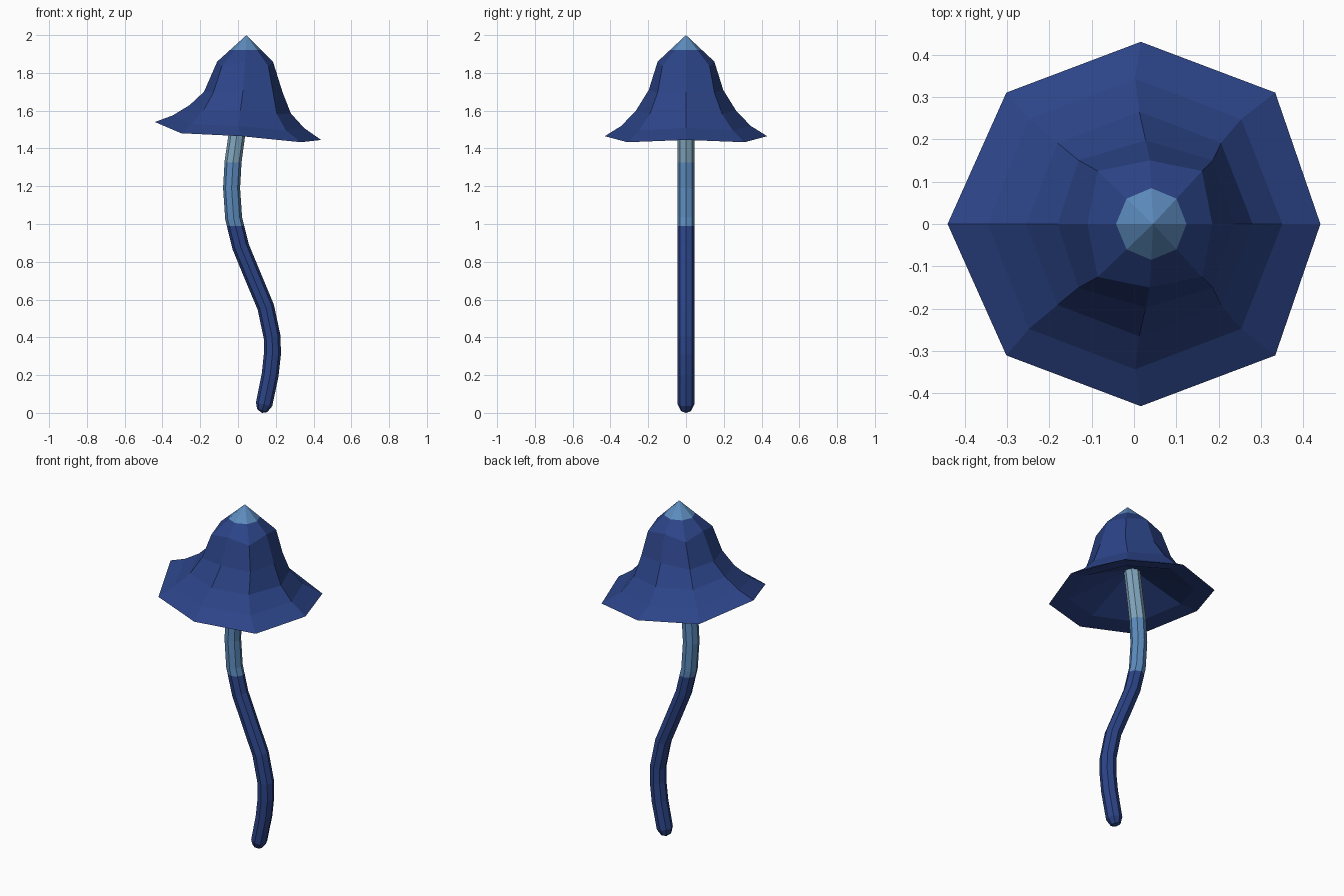
import bpy, bmesh, math
from mathutils import Vector

if "Cube" in bpy.data.objects:
    bpy.data.objects.remove(bpy.data.objects["Cube"])

SIDES = 8


def material(name, rgb):
    m = bpy.data.materials.new(name)
    m.diffuse_color = (*rgb, 1)
    m.use_nodes = True
    m.node_tree.nodes["Principled BSDF"].inputs["Base Color"].default_value = m.diffuse_color
    return m


deep = material("deep_blue", (0.025, 0.058, 0.245))
light = material("light_blue", (0.108, 0.26, 0.51))
pale = material("pale_blue_grey", (0.22, 0.38, 0.51))


def loft(name, rings, start, end, mats, cuts):
    """Skin a list of rings, close both ends to a point, colour by height cuts."""
    bm = bmesh.new()
    loops = [[bm.verts.new(p) for p in ring] for ring in rings]
    for a, b in zip(loops, loops[1:]):
        for i in range(SIDES):
            j = (i + 1) % SIDES
            bm.faces.new((a[i], a[j], b[j], b[i]))
    for loop, tip in ((loops[0], start), (loops[-1], end)):
        v = bm.verts.new(tip)
        for i in range(SIDES):
            bm.faces.new((loop[i], loop[(i + 1) % SIDES], v))
    for z in cuts:
        bmesh.ops.bisect_plane(bm, geom=bm.verts[:] + bm.edges[:] + bm.faces[:],
                               plane_co=(0, 0, z), plane_no=(0, 0, 1))
    bmesh.ops.recalc_face_normals(bm, faces=bm.faces[:])
    for f in bm.faces:
        z = f.calc_center_median().z
        f.material_index = sum(z > c for c in cuts)
    mesh = bpy.data.meshes.new(name)
    bm.to_mesh(mesh)
    bm.free()
    for m in mats:
        mesh.materials.append(m)
    ob = bpy.data.objects.new(name, mesh)
    bpy.context.collection.objects.link(ob)
    return ob


def cap_ring(xl, xr, ry, diag, zl, zm, zr, dip, shift=0):
    """Octagon with its own left, middle and right heights; diagonals dip."""
    cx, rx = (xl + xr) / 2, (xr - xl) / 2
    pts = []
    for i in range(SIDES):
        c, s = math.cos(i * math.pi / 4), math.sin(i * math.pi / 4)
        k = diag if i % 2 else 1
        side = zr if c > 0 else zl
        w = abs(c) if i % 2 == 0 else 0.5
        z = zm + (side - zm) * w - (dip if i % 2 else 0)
        dx = 0 if i % 4 == 0 else shift
        pts.append((cx + rx * c * k + dx, ry * s * k, z))
    return pts


# Bell cap: outside from tip to flared rim, then flat lip and shallow underside
outside = [
    (-0.11, 0.185, 0.15, 1.18, 1.86, 1.86, 1.86, 0.025),
    (-0.18, 0.235, 0.197, 1.08, 1.70, 1.71, 1.70, 0.01),
    (-0.255, 0.28, 0.265, 1.02, 1.63, 1.60, 1.585, 0.01),
    (-0.345, 0.35, 0.343, 1.02, 1.575, 1.519, 1.508, 0.018),
    (-0.44, 0.44, 0.43, 1.02, 1.54, 1.465, 1.445, 0.022, 0.016),
]
underside = [
    (-0.325, 0.335, 0.325, 1.02, 1.54, 1.485, 1.47, 0.02, 0.012),
]
loft("cap", [cap_ring(*r) for r in outside + underside],
     (0.045, 0, 2.0), (0.015, 0, 1.63), [deep, light], [1.921])

# Curved stem: path of (x, z, radius), rings square to the path
path = [(0.128, 0.012, 0.028), (0.138, 0.045, 0.044), (0.17, 0.20, 0.045),
        (0.182, 0.31, 0.045), (0.181, 0.40, 0.045), (0.147, 0.56, 0.045),
        (0.08, 0.72, 0.045), (0.014, 0.88, 0.045), (-0.023, 1.03, 0.045),
        (-0.034, 1.19, 0.045), (-0.026, 1.33, 0.045), (-0.005, 1.48, 0.044),
        (0.015, 1.63, 0.044)]
rings = []
for n, (x, z, r) in enumerate(path):
    a, b = path[max(n - 1, 0)], path[min(n + 1, len(path) - 1)]
    t = Vector((b[0] - a[0], 0, b[1] - a[1])).normalized()
    across = Vector((t.z, 0, -t.x))
    centre = Vector((x, 0, z))
    rings.append([centre + across * r * math.cos(i * math.pi / 4)
                  + Vector((0, r * math.sin(i * math.pi / 4), 0)) for i in range(SIDES)])
loft("stem", rings, (0.127, 0, 0.0), (0.016, 0, 1.635),
     [deep, light, pale], [0.99, 1.325])
